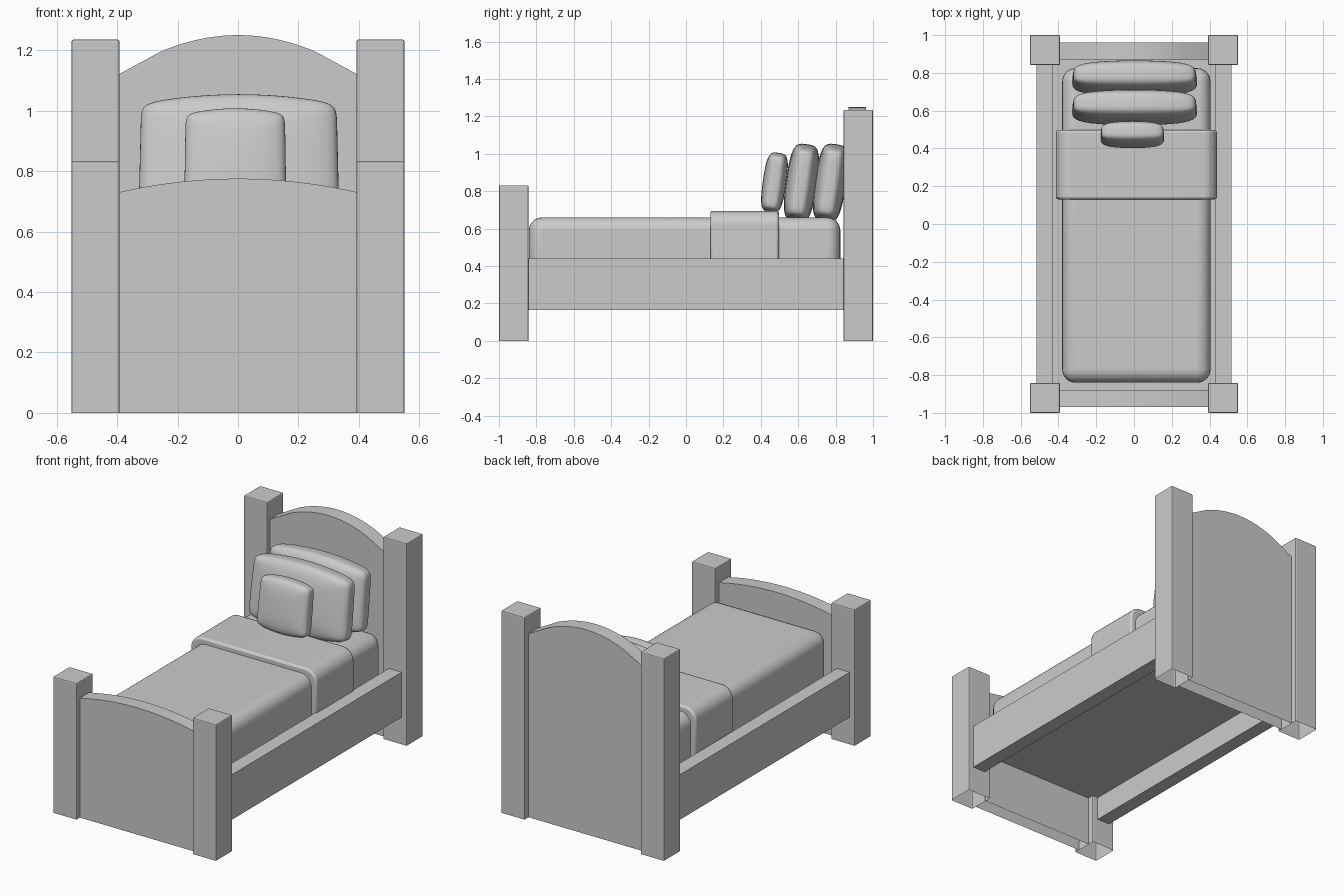
import bpy, bmesh, math
from mathutils import Matrix, Vector

if "Cube" in bpy.data.objects:
    bpy.data.objects.remove(bpy.data.objects["Cube"])


def finish(bm, name, bevel=0.0, segments=2, smooth=False, open_bottom=False):
    bmesh.ops.recalc_face_normals(bm, faces=bm.faces[:])
    if open_bottom:
        low = min(bm.faces, key=lambda f: f.calc_center_median().z)
        bmesh.ops.delete(bm, geom=[low], context='FACES_ONLY')
    mesh = bpy.data.meshes.new(name)
    bm.to_mesh(mesh)
    bm.free()
    ob = bpy.data.objects.new(name, mesh)
    bpy.context.collection.objects.link(ob)
    if bevel:
        mod = ob.modifiers.new("Bevel", 'BEVEL')
        mod.width, mod.segments, mod.limit_method = bevel, segments, 'ANGLE'
    if smooth:
        bpy.ops.object.select_all(action='DESELECT')
        ob.select_set(True)
        bpy.context.view_layer.objects.active = ob
        bpy.ops.object.shade_smooth_by_angle(angle=math.radians(40))
    return ob


def box(name, lo, hi, bevel=0.0, segments=2, smooth=False, open_bottom=False):
    lo, hi = Vector(lo), Vector(hi)
    bm = bmesh.new()
    bmesh.ops.create_cube(bm, size=1)
    for v in bm.verts:
        v.co = (lo + hi) / 2 + v.co * (hi - lo)
    return finish(bm, name, bevel, segments, smooth, open_bottom)


def extrude_profile(name, pts, y0, y1, bevel=0.0, open_bottom=False):
    bm = bmesh.new()
    face = bm.faces.new([bm.verts.new((x, y0, z)) for x, z in pts])
    ext = bmesh.ops.extrude_face_region(bm, geom=[face], use_keep_orig=True)
    verts = [g for g in ext["geom"] if isinstance(g, bmesh.types.BMVert)]
    bmesh.ops.translate(bm, vec=(0, y1 - y0, 0), verts=verts)
    return finish(bm, name, bevel, 2, True, open_bottom)


def arched_board(name, y0, y1, side_z, top_z, curved=1.0, half=0.395, n=24):
    # parabola over the curved part, straight run-out to the posts
    ts = [curved * (1 - 2 * i / n) for i in range(n + 1)]
    if curved < 1:
        ts = [1] + ts + [-1]
    pts = [(-half, 0), (half, 0)]
    pts += [(half * t, top_z - (top_z - side_z) * t * t) for t in ts]
    extrude_profile(name, pts, y0, y1, open_bottom=True)


def pillow(name, center, size, tilt, bow):
    # square outline with tight corners, round thickness, leaning back
    bm = bmesh.new()
    bmesh.ops.create_cube(bm, size=2)
    bmesh.ops.subdivide_edges(bm, edges=bm.edges[:], cuts=17, use_grid_fill=True)
    for v in bm.verts:
        # crowd the grid towards the rim, then round it off
        p = Vector([math.sin(c * math.pi / 2) for c in v.co])
        r = (abs(p.x) ** 14 + abs(p.z) ** 14) ** (1 / 14)
        p /= (r ** 4 + abs(p.y) ** 4) ** 0.25
        p.y *= (1 - 0.2 * p.x ** 2) * (1 - 0.08 * p.z ** 2)
        p.z *= 1 - bow * p.x ** 2
        p.x *= 1 - 0.015 * p.z
        v.co = Vector((p.x * size[0], p.y * size[1], p.z * size[2])) / 2
    bm.transform(Matrix.Translation(center) @ Matrix.Rotation(-math.radians(tilt), 4, 'X'))
    finish(bm, name, smooth=True)


# corner posts and side rails, mirrored left and right
for side, s in (("left", -1), ("right", 1)):
    xs = sorted((s * 0.392, s * 0.551))
    box(f"head_post_{side}", (xs[0], 0.842, 0), (xs[1], 1, 1.235), 0.006, open_bottom=True)
    box(f"foot_post_{side}", (xs[0], -1, 0), (xs[1], -0.842, 0.832), 0.006, open_bottom=True)
    xs = sorted((s * 0.43, s * 0.517))
    box(f"side_rail_{side}", (xs[0], -0.86, 0.165), (xs[1], 0.86, 0.44))

# arched end boards
arched_board("headboard", 0.87, 0.962, 1.12, 1.25, curved=0.65)
arched_board("footboard", -0.968, -0.88, 0.73, 0.775)

# base panel and mattress
box("bed_base", (-0.432, -0.885, 0.31), (0.432, 0.875, 0.335))
box("mattress", (-0.38, -0.84, 0.32), (0.405, 0.825, 0.66), 0.07, 6, True)

# folded blanket wrapped over the mattress
x0, x1, top, r = -0.413, 0.439, 0.695, 0.075
profile = [(x0, 0.33), (x1, 0.33)]
for cx, start in ((x1 - r, 0), (x0 + r, 90)):
    for i in range(9):
        a = math.radians(start + i * 90 / 8)
        profile.append((cx + r * math.cos(a), top - r + r * math.sin(a)))
extrude_profile("folded_blanket", profile, 0.13, 0.497, 0.012)

# pillows
pillow("back_pillow", (0.003, 0.772, 0.846), (0.655, 0.165, 0.415), 8, 0.15)
pillow("middle_pillow", (0.003, 0.617, 0.846), (0.655, 0.165, 0.415), 8, 0.15)
pillow("small_pillow", (-0.009, 0.473, 0.847), (0.333, 0.125, 0.32), 8, 0.12)
